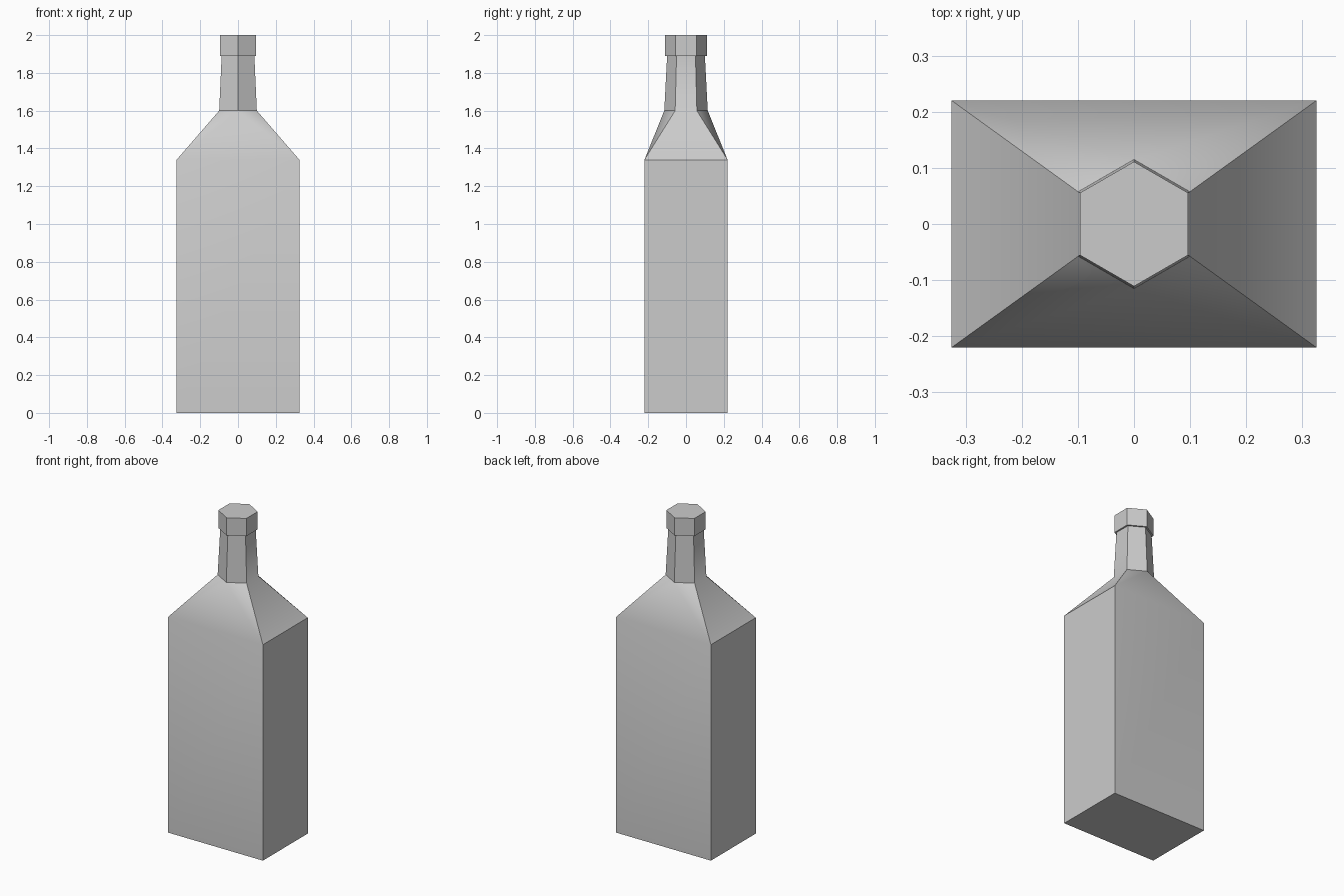
import bpy
import bmesh
from math import sin, cos, radians

cube = bpy.data.objects.get("Cube")
if cube:
    bpy.data.objects.remove(cube, do_unlink=True)

grey = bpy.data.materials.new("pale grey")
grey.use_nodes = True
color = (0.6, 0.6, 0.6, 1)
grey.diffuse_color = color
grey.node_tree.nodes["Principled BSDF"].inputs["Base Color"].default_value = color

bm = bmesh.new()


def rectangle(x, y, z):
    # corners run counter-clockwise from front left
    return [bm.verts.new((a * x, b * y, z)) for a, b in ((1, -1), (1, 1), (-1, 1), (-1, -1))]


def hexagon(r, z):
    # points run counter-clockwise from the front point
    return [bm.verts.new((r * cos(radians(60 * i - 90)), r * sin(radians(60 * i - 90)), z))
            for i in range(6)]


def bridge(low, high):
    n = len(low)
    for i in range(n):
        j = (i + 1) % n
        bm.faces.new((low[i], low[j], high[j], high[i]))


# Rectangular body
base = rectangle(0.325, 0.22, 0)
body_top = rectangle(0.325, 0.22, 1.34)
bm.faces.new(base[::-1])
bridge(base, body_top)

# Shoulder: front and back triangles, side quads, four corner facets
collar = hexagon(0.115, 1.6)
fl, bl, br, fr = body_top
for face in ((fr, fl, collar[0]), (fl, collar[1], collar[0]),
             (fl, bl, collar[2], collar[1]), (bl, collar[3], collar[2]),
             (bl, br, collar[3]), (br, collar[4], collar[3]),
             (br, fr, collar[5], collar[4]), (fr, collar[0], collar[5])):
    bm.faces.new(face)

# Neck, lip underside, lip and flat top
previous = collar
for radius, height in ((0.1, 1.89), (0.111, 1.89), (0.111, 2)):
    ring = hexagon(radius, height)
    bridge(previous, ring)
    previous = ring
bm.faces.new(previous)

bmesh.ops.recalc_face_normals(bm, faces=bm.faces)
mesh = bpy.data.meshes.new("bottle")
bm.to_mesh(mesh)
bm.free()
mesh.materials.append(grey)
bottle = bpy.data.objects.new("bottle", mesh)
bpy.context.collection.objects.link(bottle)

# Soft shading on shallow edges only
bpy.ops.object.select_all(action="DESELECT")
bottle.select_set(True)
bpy.context.view_layer.objects.active = bottle
bpy.ops.object.shade_smooth_by_angle(angle=radians(40))
